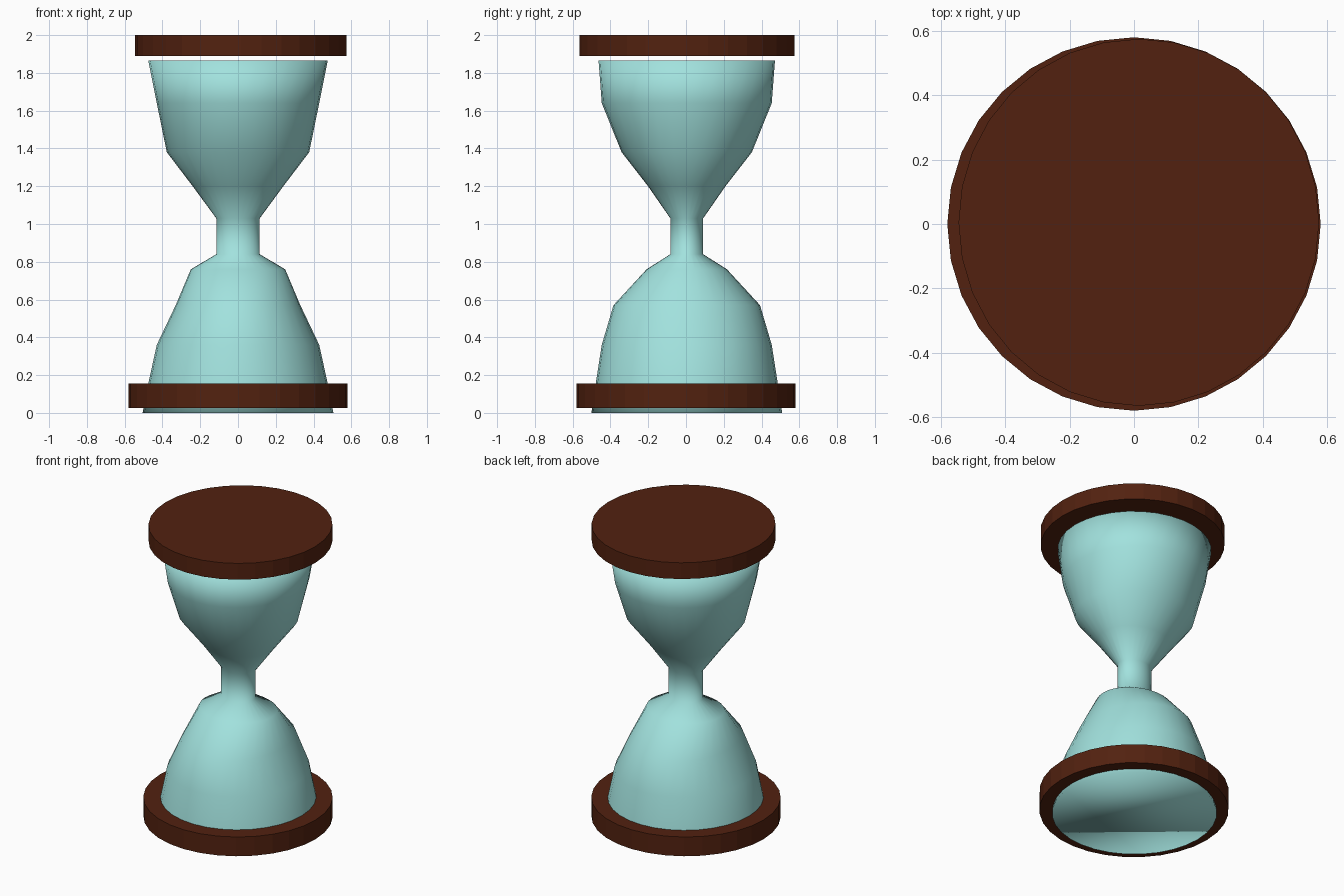
import bpy, bmesh, math

if "Cube" in bpy.data.objects:
    bpy.data.objects.remove(bpy.data.objects["Cube"])

def material(name, rgb):
    m = bpy.data.materials.new(name)
    m.diffuse_color = (*rgb, 1)
    m.use_nodes = True
    m.node_tree.nodes["Principled BSDF"].inputs["Base Color"].default_value = m.diffuse_color
    return m

wood = material("dark brown wood", (0.085, 0.0155, 0.005))
teal = material("pale teal glass", (0.36, 0.76, 0.73))
SIDES = 32

def loft(name, rings, centre, mat, smooth):
    """Closed solid through elliptical rings given as (z, half width x, half depth y)."""
    bm = bmesh.new()
    loops = []
    for z, rx, ry in rings:
        loops.append([bm.verts.new((centre[0] + rx * math.cos(2 * math.pi * i / SIDES),
                                    centre[1] + ry * math.sin(2 * math.pi * i / SIDES), z))
                      for i in range(SIDES)])
    for low, high in zip(loops, loops[1:]):
        for i in range(SIDES):
            j = (i + 1) % SIDES
            bm.faces.new((low[i], low[j], high[j], high[i]))
    bm.faces.new(loops[0][::-1])
    bm.faces.new(loops[-1])
    for f in bm.faces:
        f.smooth = smooth
    mesh = bpy.data.meshes.new(name)
    bm.to_mesh(mesh)
    bm.free()
    mesh.materials.append(mat)
    obj = bpy.data.objects.new(name, mesh)
    bpy.context.collection.objects.link(obj)
    return obj

# Glass: two bulbs joined by a narrow neck, slightly oval and uneven
loft("glass_bulbs", [
    (0.00, 0.505, 0.505), (0.155, 0.475, 0.482), (0.36, 0.43, 0.45),
    (0.57, 0.33, 0.388), (0.76, 0.25, 0.213), (0.84, 0.115, 0.087),
    (1.03, 0.115, 0.087), (1.20, 0.24, 0.205), (1.38, 0.377, 0.345),
    (1.64, 0.43, 0.45), (1.865, 0.475, 0.467)], (0, 0.004), teal, True)

# Wooden end discs; the top one sits a little off centre
loft("bottom_disc", [(0.025, 0.58, 0.58), (0.155, 0.58, 0.58)], (0, 0), wood, False)
loft("top_disc", [(1.89, 0.56, 0.57), (2.0, 0.56, 0.57)], (0.015, 0.005), wood, False)
